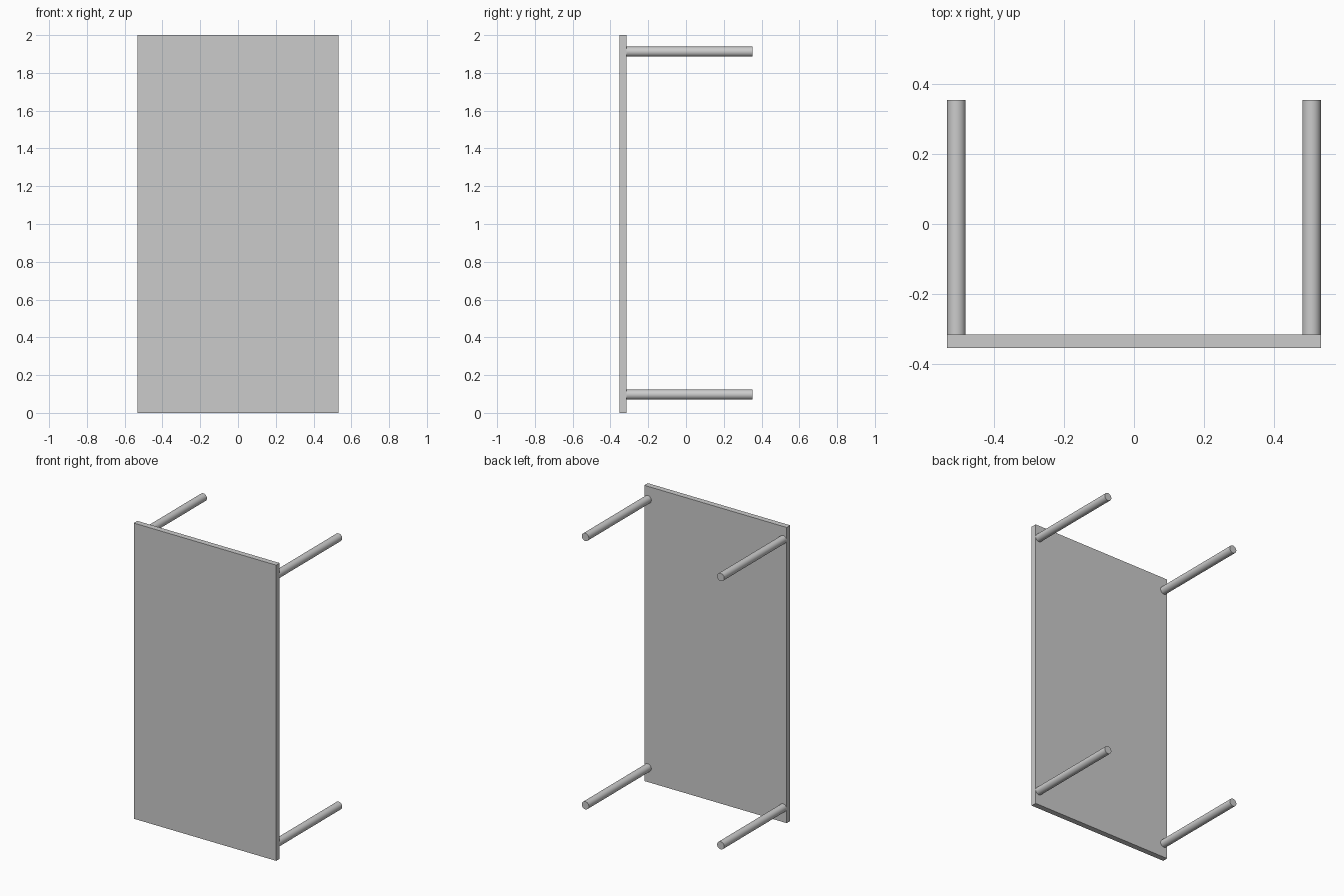
import bpy
import math

default_cube = bpy.data.objects.get("Cube")
if default_cube:
    bpy.data.objects.remove(default_cube, do_unlink=True)

# Single plain grey finish
GREY = (0.6, 0.6, 0.6, 1.0)
grey = bpy.data.materials.new("plain_grey")
grey.use_nodes = True
grey.diffuse_color = GREY
grey.node_tree.nodes["Principled BSDF"].inputs["Base Color"].default_value = GREY

WIDTH, DEPTH, HEIGHT = 1.066, 0.706, 2.0
THICKNESS = 0.038
LEG_RADIUS = 0.0265
LEG_INSET = 0.097  # leg centre from the short edges
front, back = -DEPTH / 2, DEPTH / 2


def finish(name):
    obj = bpy.context.object
    obj.name = obj.data.name = name
    obj.data.materials.append(grey)
    return obj


# Table top, standing upright on its short edge
bpy.ops.mesh.primitive_cube_add(size=1, location=(0, front + THICKNESS / 2, HEIGHT / 2))
top = finish("table_top")
top.scale = (WIDTH, THICKNESS, HEIGHT)
bpy.ops.object.transform_apply(location=False, rotation=False, scale=True)

# Four round legs pointing backwards, flush with the long edges
leg_start = front + THICKNESS
leg_x = WIDTH / 2 - LEG_RADIUS
for side, sign in (("left", 1), ("right", -1)):
    for level, z in (("upper", HEIGHT - LEG_INSET + 0.009), ("lower", LEG_INSET)):
        bpy.ops.mesh.primitive_cylinder_add(
            vertices=32, radius=LEG_RADIUS, depth=back - leg_start,
            location=(sign * leg_x, (leg_start + back) / 2, z),
            rotation=(math.pi / 2, 0, 0))
        finish(f"{level}_{side}_leg")
        bpy.ops.object.shade_smooth_by_angle(angle=math.radians(40))
